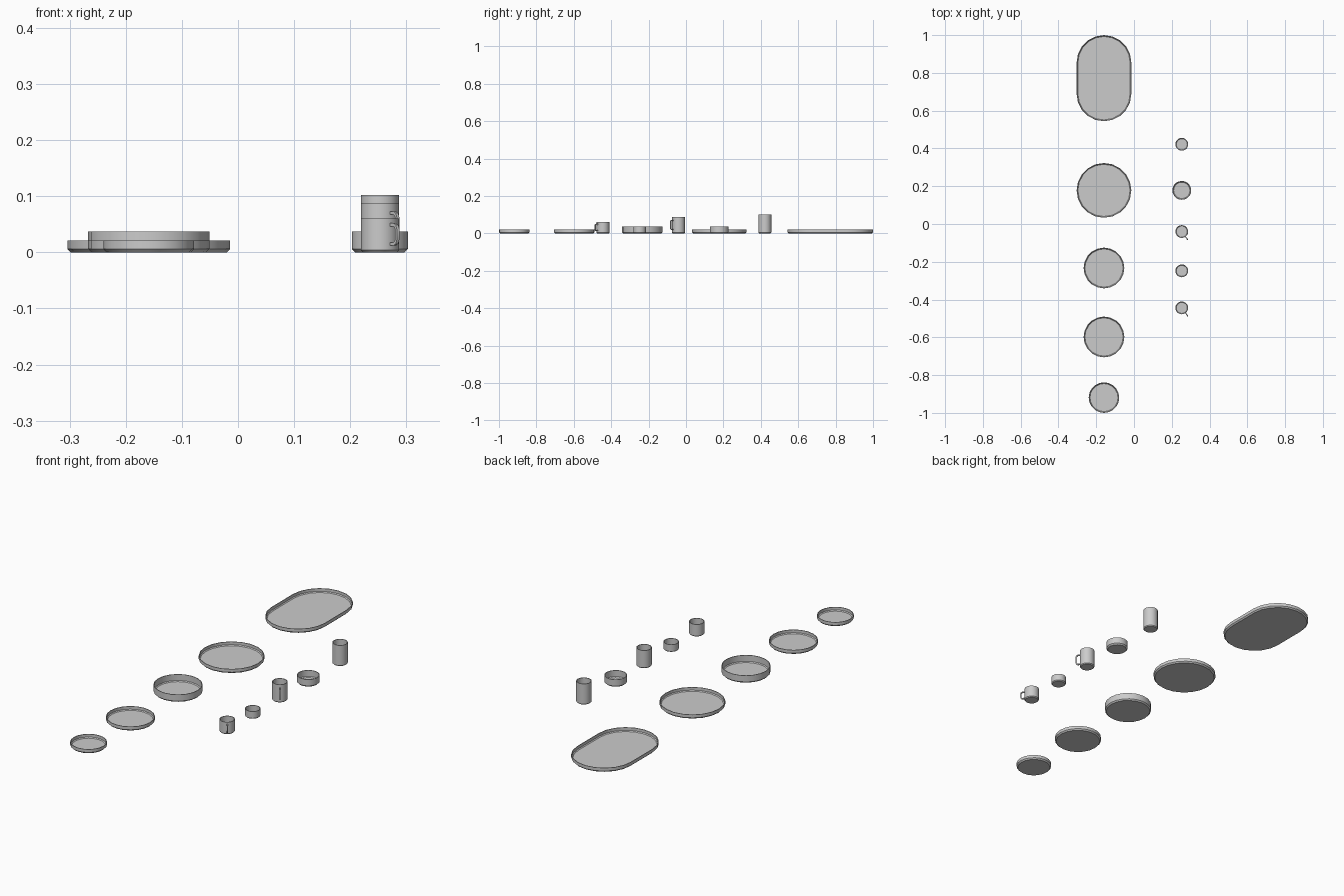
import bpy, bmesh
from math import sin, cos, pi, radians
from mathutils import Vector

if "Cube" in bpy.data.objects:
    bpy.data.objects.remove(bpy.data.objects["Cube"])

SIDES = 20
WALL = 0.003
LEFT_X, RIGHT_X = -0.159, 0.253


def outline(r, stretch, z):
    """Circle outline, or a stadium when stretched along y."""
    half = SIDES // 2
    pts = []
    for sign, start in ((1, 0), (-1, pi)):
        count = half + 1 if stretch else half
        for i in range(count):
            a = start + pi * i / half
            pts.append(Vector((r * cos(a), r * sin(a) + sign * stretch, z)))
    return pts


def finish(name, bm, loc):
    bmesh.ops.recalc_face_normals(bm, faces=bm.faces)
    mesh = bpy.data.meshes.new(name)
    bm.to_mesh(mesh)
    bm.free()
    ob = bpy.data.objects.new(name, mesh)
    bpy.context.collection.objects.link(ob)
    ob.location = loc
    bpy.ops.object.select_all(action='DESELECT')
    ob.select_set(True)
    bpy.context.view_layer.objects.active = ob
    bpy.ops.object.shade_smooth_by_angle(angle=radians(30))
    return ob


def vessel(name, x, y, r, h, foot=0.006, stretch=0.0):
    """Thin-walled dish: chamfered foot, upright wall, flat inner floor."""
    profile = [(r - foot, 0), (r, foot), (r, h), (r - WALL, h),
               (r - WALL, foot + 0.001), (r - foot - 0.001, WALL)]
    bm = bmesh.new()
    rings = [[bm.verts.new(p) for p in outline(pr, stretch, z)] for pr, z in profile]
    n = len(rings[0])
    for a, b in zip(rings, rings[1:]):
        for i in range(n):
            j = (i + 1) % n
            bm.faces.new((a[i], a[j], b[j], b[i]))
    bm.faces.new(rings[0])
    bm.faces.new(rings[-1])
    return finish(name, bm, (x, y, 0))


def handle(name, x, y, r, z0, z1, reach=0.055, angle=radians(-54)):
    """Squared-off loop with rounded corners, swept with a small square section."""
    t, c = 0.0028, 0.008
    out, lo, hi = reach - t, z0 + t, z1 - t
    path = [(r - 0.002, lo), (out - c, lo), (out - c * 0.3, lo + c * 0.3), (out, lo + c),
            (out, hi - c), (out - c * 0.3, hi - c * 0.3), (out - c, hi), (r - 0.002, hi)]
    pts = [Vector(p) for p in path]
    radial = Vector((cos(angle), sin(angle), 0))
    side = Vector((-sin(angle), cos(angle), 0))
    bm = bmesh.new()
    rings = []
    for i, p in enumerate(pts):
        d = (pts[min(i + 1, len(pts) - 1)] - pts[max(i - 1, 0)]).normalized()
        nrm = Vector((d.y, -d.x))
        ring = []
        for u, v in ((1, 1), (1, -1), (-1, -1), (-1, 1)):
            q = p + nrm * t * u
            ring.append(bm.verts.new(radial * q.x + Vector((0, 0, q.y)) + side * t * v))
        rings.append(ring)
    for a, b in zip(rings, rings[1:]):
        for i in range(4):
            j = (i + 1) % 4
            bm.faces.new((a[i], a[j], b[j], b[i]))
    bm.faces.new(rings[0])
    bm.faces.new(rings[-1])
    return finish(name, bm, (x, y, 0))


# Row of plates
vessel("oval_platter", LEFT_X, 0.772, 0.145, 0.021, stretch=0.083)
vessel("dinner_plate", LEFT_X, 0.178, 0.145, 0.021)
vessel("serving_bowl", LEFT_X, -0.233, 0.108, 0.037)
vessel("salad_plate", LEFT_X, -0.598, 0.108, 0.021)
vessel("side_plate", LEFT_X, -0.919, 0.081, 0.021)

# Row of cups and small bowls
vessel("tumbler", RIGHT_X, 0.422, 0.034, 0.102, foot=0.004)
vessel("small_bowl", RIGHT_X, 0.178, 0.05, 0.037)
vessel("tall_mug", RIGHT_X, -0.04, 0.034, 0.088, foot=0.004)
vessel("dip_bowl", RIGHT_X, -0.248, 0.034, 0.037, foot=0.004)
vessel("short_cup", RIGHT_X, -0.444, 0.034, 0.06, foot=0.004)

# Handles
handle("tall_mug_handle", RIGHT_X, -0.04, 0.034, 0.018, 0.073)
handle("short_cup_handle", RIGHT_X, -0.444, 0.034, 0.012, 0.052)
